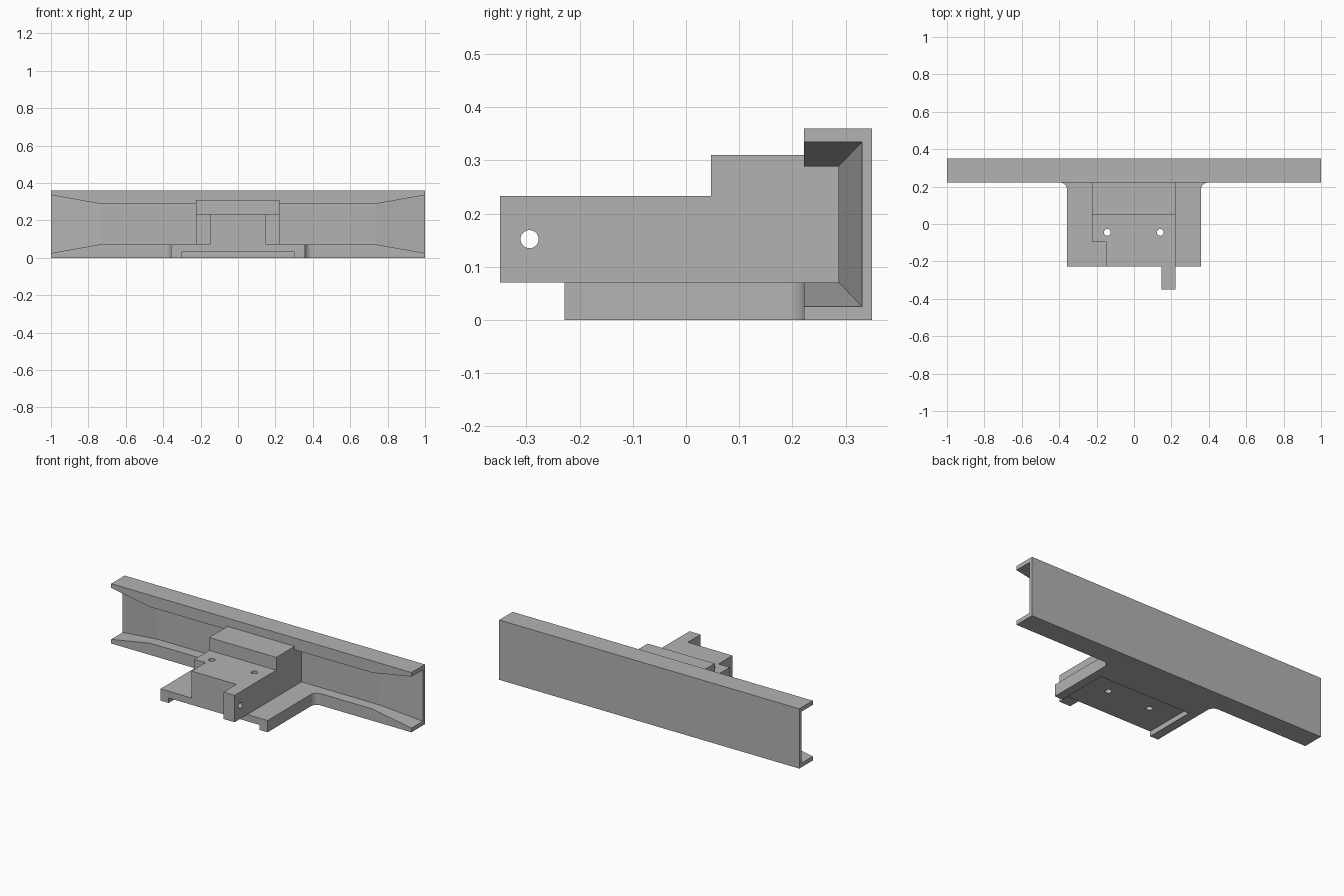
import bpy, bmesh, math
from mathutils import Vector

if "Cube" in bpy.data.objects:
    bpy.data.objects.remove(bpy.data.objects["Cube"], do_unlink=True)

grey = bpy.data.materials.new("plain_grey")
grey.use_nodes = True
GREY = (0.45, 0.45, 0.45, 1)
grey.diffuse_color = GREY
grey.node_tree.nodes["Principled BSDF"].inputs["Base Color"].default_value = GREY


def loft(name, sections):
    """Skin matching closed outlines and cap both ends."""
    bm = bmesh.new()
    rings = [[bm.verts.new(p) for p in s] for s in sections]
    n = len(rings[0])
    for a, b in zip(rings, rings[1:]):
        for i in range(n):
            j = (i + 1) % n
            bm.faces.new((a[i], a[j], b[j], b[i]))
    bm.faces.new(rings[0])
    bm.faces.new(rings[-1])
    bmesh.ops.recalc_face_normals(bm, faces=bm.faces)
    mesh = bpy.data.meshes.new(name)
    bm.to_mesh(mesh)
    bm.free()
    mesh.materials.append(grey)
    ob = bpy.data.objects.new(name, mesh)
    bpy.context.collection.objects.link(ob)
    return ob


def extrude_z(name, outline, z0, z1):
    return loft(name, [[(x, y, z) for x, y in outline] for z in (z0, z1)])


def extrude_x(name, outline, x0, x1):
    return loft(name, [[(x, y, z) for y, z in outline] for x in (x0, x1)])


def box(name, x0, x1, y0, y1, z0, z1):
    return extrude_z(name, [(x0, y0), (x1, y0), (x1, y1), (x0, y1)], z0, z1)


def circle(a, b, r, n=32):
    return [(a + r * math.cos(math.tau * i / n), b + r * math.sin(math.tau * i / n))
            for i in range(n)]


def combine(target, other, operation):
    mod = target.modifiers.new(operation.lower(), "BOOLEAN")
    mod.operation, mod.solver, mod.object = operation, "EXACT", other
    bpy.context.view_layer.objects.active = target
    bpy.ops.object.modifier_apply(modifier=mod.name)
    bpy.data.objects.remove(other, do_unlink=True)


FRONT, BACK, TOP = 0.222, 0.35, 0.36


# Channel beam whose walls thin out towards both ends
def channel(x, flange, wall):
    y, t = BACK - wall, TOP - flange
    return [(x, FRONT, 0), (x, BACK, 0), (x, BACK, TOP), (x, FRONT, TOP),
            (x, FRONT, t), (x, y, t), (x, y, flange), (x, FRONT, flange)]


thick, thin = (0.071, 0.063), (0.025, 0.019)
channel_beam = loft("channel_beam", [channel(-1, *thin), channel(-0.74, *thick),
                                     channel(0.74, *thick), channel(1, *thin)])

# Base plate with filleted corners where it meets the beam
W, R, PLATE = 0.357, 0.04, 0.071
side = [(W, -0.228)]
for i in range(11):
    a = math.pi / 2 * i / 10
    side.append((W + R - R * math.cos(a), FRONT - R + R * math.sin(a)))
outline = side + [(-x, y) for x, y in reversed(side)]
bracket = extrude_z("mounting_bracket", outline, 0, PLATE)

# Stepped block, front nose and side arm
steps = [(-0.095, PLATE), (-0.095, 0.233), (0.047, 0.233), (0.047, 0.31),
         (FRONT, 0.31), (FRONT, 0.29), (0.287, 0.29), (0.287, PLATE)]
combine(bracket, extrude_x("block", steps, -0.225, 0.222), "UNION")
combine(bracket, box("nose", -0.15, 0.148, -0.228, -0.05, PLATE, 0.233), "UNION")
combine(bracket, box("arm", 0.148, 0.222, -BACK, -0.05, PLATE, 0.233), "UNION")

# Underside recess, two vertical bolt holes and the arm pin hole
combine(bracket, box("recess", -0.303, 0.303, -0.3, 0.09, -0.1, 0.03), "DIFFERENCE")
for x in (-0.143, 0.14):
    combine(bracket, extrude_z("bolt_hole", circle(x, -0.045, 0.018), -0.1, 0.5), "DIFFERENCE")
combine(bracket, extrude_x("pin_hole", circle(-0.294, 0.152, 0.017), 0.1, 0.3), "DIFFERENCE")

# Smooth fillets and holes, keep machined edges crisp
bpy.ops.object.select_all(action="DESELECT")
bracket.select_set(True)
bpy.context.view_layer.objects.active = bracket
bpy.ops.object.shade_smooth_by_angle(angle=math.radians(30))
